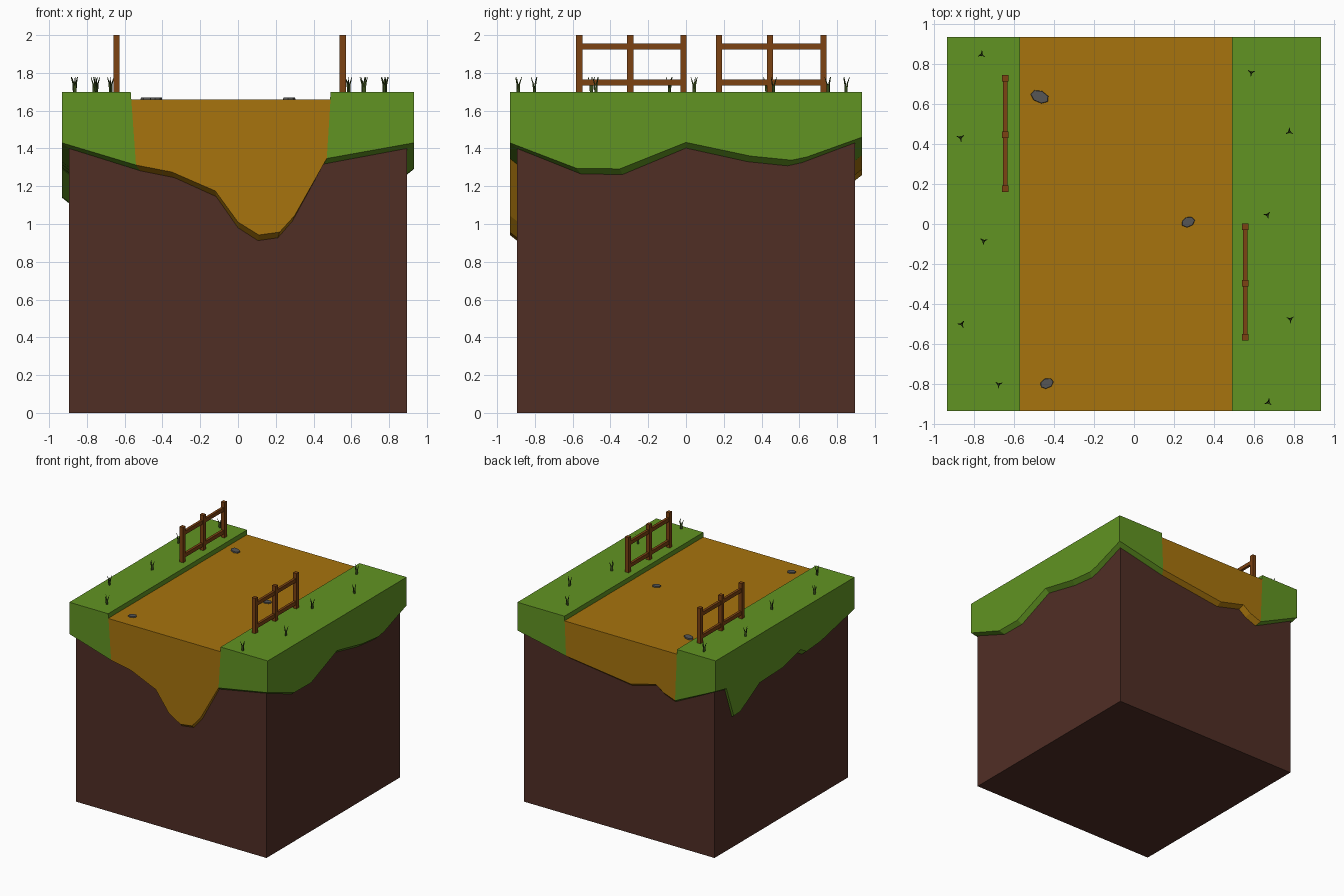
import bpy, bmesh, math, random
from mathutils import Vector, Matrix

if "Cube" in bpy.data.objects:
    bpy.data.objects.remove(bpy.data.objects["Cube"])

random.seed(4)


def mat(name, rgb):
    m = bpy.data.materials.new(name)
    lin = [((c / 255 + 0.055) / 1.055) ** 2.4 for c in rgb]
    m.diffuse_color = (*lin, 1)
    m.use_nodes = True
    m.node_tree.nodes["Principled BSDF"].inputs["Base Color"].default_value = m.diffuse_color
    return m


GRASS = mat("grass green", (97, 148, 34))
PATH = mat("path ochre", (167, 116, 13))
DIRT = mat("dirt brown", (80, 46, 37))
WOOD = mat("fence wood", (124, 66, 18))
STONE = mat("stone grey", (86, 86, 86))
BLADE = mat("dark blade green", (56, 76, 28))


def finish(name, bm, *mats):
    me = bpy.data.meshes.new(name)
    bm.to_mesh(me)
    bm.free()
    for m in mats:
        me.materials.append(m)
    ob = bpy.data.objects.new(name, me)
    bpy.context.collection.objects.link(ob)
    return ob


def add_box(bm, lo, hi):
    lo, hi = Vector(lo), Vector(hi)
    size = hi - lo
    bmesh.ops.create_cube(bm, size=1, matrix=Matrix.Translation((lo + hi) / 2)
                          @ Matrix.Diagonal((*size, 1)))


R, RI = 0.933, 0.895            # half widths of turf and of soil block
XL, XR = -0.568, 0.49           # path borders
ZG, ZP = 1.70, 1.66             # grass and path heights

# soil block
bm = bmesh.new()
add_box(bm, (-RI, -RI, 0), (RI, RI, 1.6))
finish("soil_block", bm, DIRT)

# ragged lower edge of the turf, (position along side, z), counter-clockwise from front left
front = [(-R, 1.43), (-0.54, 1.312), (-0.35, 1.275), (-0.12, 1.175), (0.0, 1.01), (0.11, 0.942),
         (0.22, 0.957), (0.30, 1.045), (0.47, 1.347)]
right = [(-R, 1.43), (-0.58, 1.295), (-0.35, 1.292), (0, 1.432), (0.34, 1.36), (0.56, 1.338),
         (0.64, 1.355)]
back = [(R, 1.46), (0.475, 1.365), (0.15, 1.325), (-0.13, 1.29), (-0.37, 1.35), (-0.44, 1.30),
        (-0.55, 1.26)]
left = [(R, 1.44), (0.79, 1.41), (0.69, 1.14), (0.60, 1.145), (0.34, 1.29), (0.03, 1.30),
        (-0.21, 1.36), (-0.29, 1.315), (-0.48, 1.33)]
ring = ([Vector((u, -R, z)) for u, z in front] + [Vector((R, u, z)) for u, z in right]
        + [Vector((u, R, z)) for u, z in back] + [Vector((-R, u, z)) for u, z in left])


def top_x(x):
    # border points lean slightly, so snap them to the path borders at the top
    for b in (XL, XR):
        if abs(x - b) < 0.032:
            return b
    return x


# turf cap: skirt walls, sloping underside lip, and tops
bm = bmesh.new()


def face(pts, mi):
    bm.faces.new([bm.verts.new(p) for p in pts]).material_index = mi


k = RI / R
for i, a in enumerate(ring):
    b = ring[(i + 1) % len(ring)]
    mid = (a.x + b.x) / 2
    on_path = XL + 0.02 < mid < XR - 0.02
    zt, mi = (ZP, 1) if on_path else (ZG, 0)
    at, bt = Vector((top_x(a.x), a.y, zt)), Vector((top_x(b.x), b.y, zt))
    ai, bi = (Vector((p.x * k, p.y * k, p.z - 0.03)) for p in (a, b))
    face((a, b, bt, at), mi)
    face((ai, bi, b, a), mi)

for x0, x1, z, mi in ((-R, XL, ZG, 0), (XL, XR, ZP, 1), (XR, R, ZG, 0)):
    face([(x0, -R, z), (x1, -R, z), (x1, R, z), (x0, R, z)], mi)
face([(XL, -R, ZP), (XL, R, ZP), (XL, R, ZG), (XL, -R, ZG)], 0)
face([(XR, R, ZP), (XR, -R, ZP), (XR, -R, ZG), (XR, R, ZG)], 0)
bmesh.ops.remove_doubles(bm, verts=bm.verts, dist=0.0005)
finish("turf_and_path", bm, GRASS, PATH)


# fences: three posts and two rails each
def fence(name, x, ys):
    bm = bmesh.new()
    h = 0.0165
    for y in ys:
        add_box(bm, (x - h, y - h, 1.68), (x + h, y + h, 2.0))
    for z in (1.748, 1.94):
        add_box(bm, (x - 0.011, ys[0], z - 0.016), (x + 0.011, ys[-1], z + 0.016))
    finish(name, bm, WOOD)


fence("left_fence", -0.643, (0.175, 0.445, 0.728))
fence("right_fence", 0.554, (-0.565, -0.295, -0.013))

# flat stones on the path
for n, (x, y, rx, ry, rot) in enumerate([(-0.47, 0.635, 0.054, 0.034, -0.4),
                                         (0.27, 0.01, 0.039, 0.028, 0.4),
                                         (-0.435, -0.795, 0.039, 0.028, 0.4)]):
    bm = bmesh.new()
    bmesh.ops.create_cone(bm, cap_ends=True, segments=7, radius1=1, radius2=0.85, depth=0.03,
                          matrix=Matrix.Translation((x, y, 1.655)) @ Matrix.Rotation(rot, 4, 'Z')
                          @ Matrix.Diagonal((rx, ry, 1, 1)))
    finish(f"stone_{n + 1}", bm, STONE)

# grass tufts: three bent blades splaying outwards
tufts = [(-0.76, 0.845), (-0.865, 0.43), (-0.75, -0.085), (-0.86, -0.5), (-0.675, -0.8),
         (0.585, 0.755), (0.775, 0.46), (0.665, 0.045), (0.78, -0.475), (0.67, -0.89)]
for n, (x, y) in enumerate(tufts):
    bm = bmesh.new()
    spin = random.uniform(0, 6.28)
    for j in range(3):
        ang = spin + j * math.tau / 3
        out = Vector((math.cos(ang), math.sin(ang), 0))
        rows = []
        for r, z, w in ((0.004, -0.01, 0.006), (0.007, 0.04, 0.005), (0.020, 0.077, 0.0015)):
            c = Vector((x, y, ZG + z)) + out * r
            rows.append([bm.verts.new(c + w * Vector((math.cos(ang + t * math.tau / 3),
                                                      math.sin(ang + t * math.tau / 3), 0)))
                         for t in range(3)])
        for lo, hi in zip(rows, rows[1:]):
            for t in range(3):
                u = (t + 1) % 3
                bm.faces.new((lo[t], lo[u], hi[u], hi[t]))
        bm.faces.new(rows[-1])
    finish(f"grass_tuft_{n + 1}", bm, BLADE)
